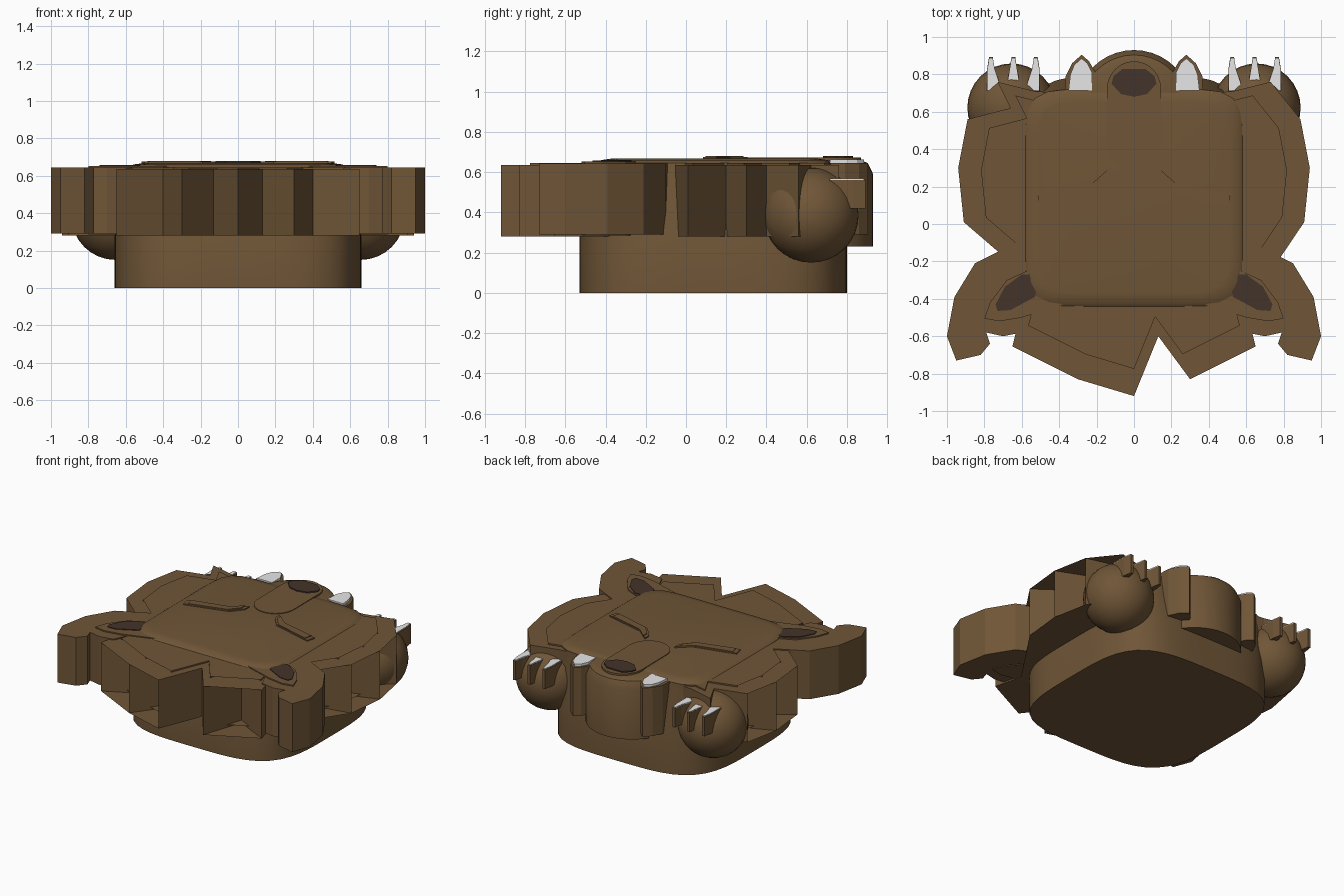
import bpy, bmesh, math

if "Cube" in bpy.data.objects:
    bpy.data.objects.remove(bpy.data.objects["Cube"])


def material(name, rgb):
    m = bpy.data.materials.new(name)
    m.diffuse_color = (*rgb, 1)
    m.use_nodes = True
    m.node_tree.nodes["Principled BSDF"].inputs["Base Color"].default_value = m.diffuse_color
    return m


BROWN = material("fur brown", (0.16, 0.092, 0.038))
DARK = material("dark brown", (0.055, 0.033, 0.023))
WHITE = material("claw white", (0.85, 0.85, 0.85))


def finish(name, bm, mat, smooth=None):
    bmesh.ops.recalc_face_normals(bm, faces=bm.faces[:])
    me = bpy.data.meshes.new(name)
    bm.to_mesh(me)
    bm.free()
    me.materials.append(mat)
    ob = bpy.data.objects.new(name, me)
    bpy.context.collection.objects.link(ob)
    if smooth:
        bpy.ops.object.select_all(action='DESELECT')
        bpy.context.view_layer.objects.active = ob
        ob.select_set(True)
        bpy.ops.object.shade_smooth_by_angle(angle=math.radians(smooth))
    return ob


def loft(name, rings, mat, smooth=None):
    """Skin a stack of (points, z) rings and cap both ends."""
    bm = bmesh.new()
    loops = [[bm.verts.new((x, y, z)) for x, y in pts] for pts, z in rings]
    n = len(loops[0])
    for a, b in zip(loops, loops[1:]):
        for i in range(n):
            j = (i + 1) % n
            bm.faces.new((a[i], a[j], b[j], b[i]))
    caps = [bm.faces.new(loops[0]), bm.faces.new(loops[-1])]
    bmesh.ops.triangulate(bm, faces=caps)
    return finish(name, bm, mat, smooth)


def prism(name, pts, z0, z1, mat, smooth=None):
    return loft(name, [(pts, z0), (pts, z1)], mat, smooth)


def scaled(pts, s, c):
    return [(c[0] + (x - c[0]) * s, c[1] + (y - c[1]) * s) for x, y in pts]


def superellipse(rx, ry, cy, n, count=64):
    out = []
    for i in range(count):
        t = 2 * math.pi * i / count
        c, s = math.cos(t), math.sin(t)
        r = (abs(c) ** n + abs(s) ** n) ** (-1 / n)
        out.append((rx * c * r, cy + ry * s * r))
    return out


def pair(name, pts, z0, z1, mat):
    for side, s in (("right", 1), ("left", -1)):
        prism(f"{name}_{side}", [(s * x, y) for x, y in pts], z0, z1, mat)


# Head block, tapering to a rounded square face plate
low = superellipse(0.66, 0.665, 0.135, 3.8)
loft("head", [(low, 0), (low, 0.3),
              (superellipse(0.585, 0.585, 0.14, 7), 0.6),
              (superellipse(0.58, 0.58, 0.14, 8), 0.645),
              (superellipse(0.56, 0.56, 0.14, 8), 0.66),
              (superellipse(0.51, 0.51, 0.14, 8), 0.667)], BROWN, 40)

# Spiky mane in two layers
half = [(0.13, -0.60), (0.30, -0.83), (0.40, -0.53), (0.65, -0.655), (0.60, -0.45),
        (0.55, -0.30), (0.57, -0.055), (0.91, 0.01), (0.65, 0.20), (0.94, 0.30),
        (0.70, 0.40), (0.89, 0.56), (0.66, 0.62), (0.73, 0.76), (0.53, 0.71), (0.40, 0.70)]
mane = [(0, -0.92)] + half + [(-x, y) for x, y in reversed(half)]
prism("mane", mane, 0.28, 0.635, BROWN)
prism("mane_top_layer", scaled(mane, 0.87, (0, 0.2)), 0.3, 0.645, BROWN)

# Curved horns
horn = [(0.50, -0.08), (0.63, -0.10), (0.85, -0.21), (0.96, -0.39), (1.0, -0.60),
        (0.95, -0.73), (0.82, -0.70), (0.77, -0.64), (0.79, -0.58), (0.70, -0.60),
        (0.60, -0.58), (0.50, -0.35)]
pair("horn", horn, 0.29, 0.643, BROWN)

# Ears with dark inner plates
ear = [(0.45, -0.24), (0.57, -0.25), (0.68, -0.30), (0.77, -0.42), (0.80, -0.505),
       (0.72, -0.52), (0.60, -0.50), (0.35, -0.42)]
pair("ear", ear, 0.285, 0.652, BROWN)
inner = [(0.50, -0.27), (0.60, -0.27), (0.69, -0.335), (0.74, -0.43), (0.73, -0.465),
         (0.66, -0.46), (0.53, -0.39)]
pair("ear_inside", inner, 0.651, 0.657, DARK)

# Muzzle, snout plate and nose
arc = [(0.31 * math.cos(t), 0.62 + 0.31 * math.sin(t))
       for t in (2 * math.pi * i / 40 for i in range(40))]
loft("muzzle", [(arc, 0.23), (arc, 0.59), (scaled(arc, 0.92, (0, 0.6)), 0.645),
                (scaled(arc, 0.8, (0, 0.6)), 0.66)], BROWN, 40)
snout = [(0.145 * math.cos(t), (0.72 if math.sin(t) > 0 else 0.44) + 0.15 * math.sin(t))
         for t in (2 * math.pi * i / 32 for i in range(32))]
prism("snout", snout, 0.64, 0.672, BROWN)
nose = [(0.12, 0.75), (0.11, 0.79), (0.06, 0.83), (-0.06, 0.83), (-0.11, 0.79),
        (-0.12, 0.75), (-0.07, 0.695), (0, 0.68), (0.07, 0.695)]
prism("nose", nose, 0.671, 0.68, DARK)

# Brows
brow = [(0.12, 0.305), (0.21, 0.225), (0.515, 0.15), (0.50, 0.085), (0.19, 0.17), (0.12, 0.255)]
pair("brow", brow, 0.66, 0.675, BROWN)
pair("brow_ridge", scaled(brow, 0.86, (0.30, 0.175)), 0.67, 0.68, BROWN)

# Tusks beside the muzzle, white on top
tusk = [(0.20, 0.68), (0.20, 0.80), (0.24, 0.87), (0.28, 0.905), (0.33, 0.86),
        (0.365, 0.79), (0.37, 0.68)]
pair("tusk", tusk, 0.29, 0.645, BROWN)
tip = [(0.225, 0.715), (0.225, 0.81), (0.25, 0.86), (0.28, 0.885), (0.32, 0.85),
       (0.34, 0.80), (0.35, 0.715)]
pair("tusk_white", tip, 0.645, 0.662, WHITE)

# Round paws with three claws each
for side, s in (("right", 1), ("left", -1)):
    bm = bmesh.new()
    bmesh.ops.create_uvsphere(bm, u_segments=32, v_segments=16, radius=0.236)
    bmesh.ops.translate(bm, vec=(s * 0.655, 0.622, 0.386), verts=bm.verts[:])
    finish(f"paw_{side}", bm, BROWN, 60)
for i, (bx, tx) in enumerate(((0.545, 0.525), (0.645, 0.645), (0.745, 0.765))):
    claw = [(bx - 0.04, 0.71), (tx - 0.02, 0.83), (tx - 0.01, 0.893), (tx + 0.01, 0.893),
            (tx + 0.02, 0.83), (bx + 0.04, 0.71)]
    pair(f"claw_{i}", claw, 0.42, 0.56, BROWN)
    pair(f"claw_white_{i}", scaled(claw, 0.93, (bx, 0.78)), 0.56, 0.567, WHITE)
